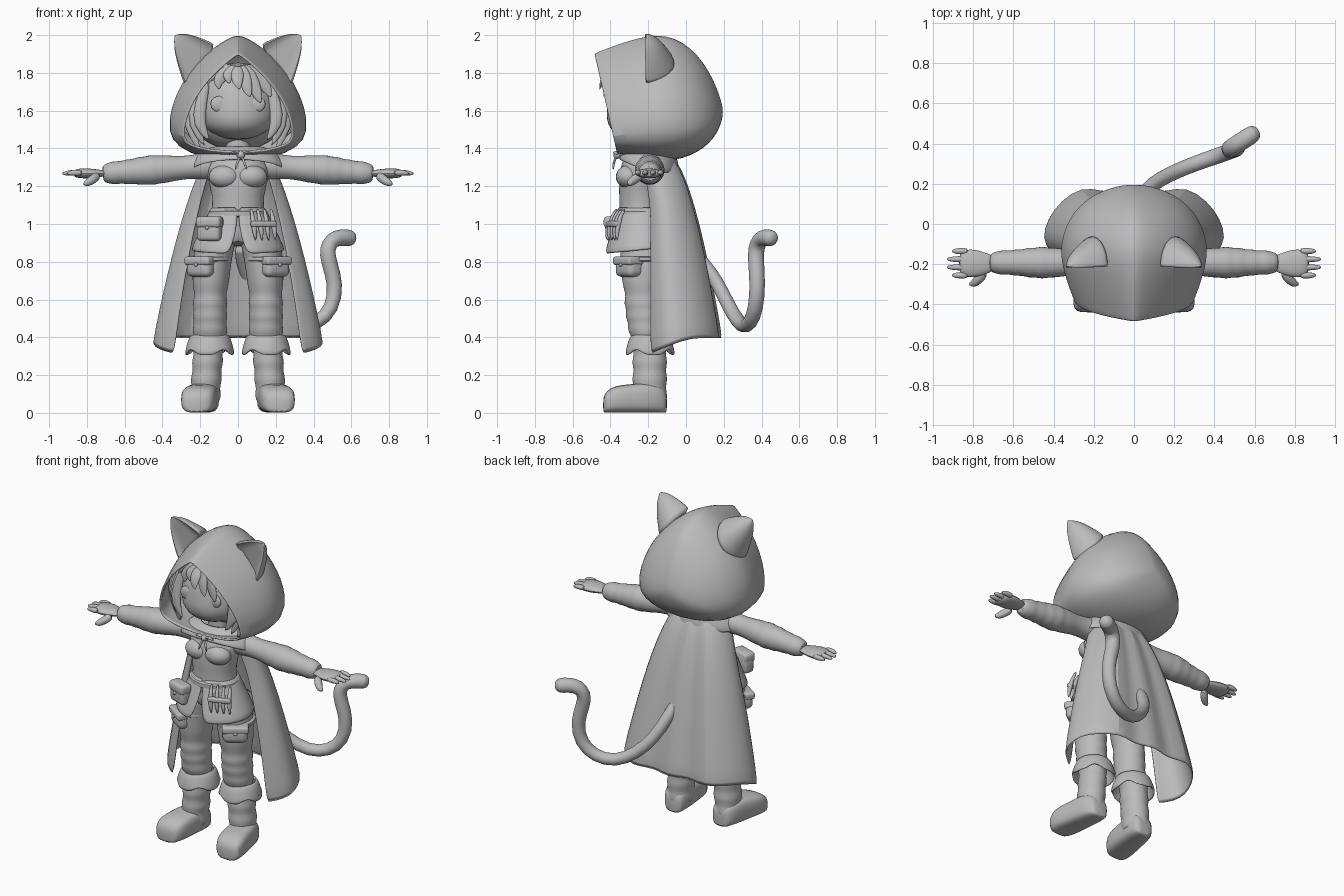
import bpy, bmesh
from math import sin, cos, pi, radians, copysign
from mathutils import Vector, Matrix

if "Cube" in bpy.data.objects:
    bpy.data.objects.remove(bpy.data.objects["Cube"])

GREY = (.5, .5, .5, 1)
clay = bpy.data.materials.new("plain grey")
clay.use_nodes = True
clay.diffuse_color = GREY
clay.node_tree.nodes["Principled BSDF"].inputs["Base Color"].default_value = GREY


def finish(name, bm, mirror=False, thick=0, smooth=1):
    """Turn a bmesh into a shaded object with the usual modifiers."""
    bmesh.ops.recalc_face_normals(bm, faces=bm.faces)
    mesh = bpy.data.meshes.new(name)
    bm.to_mesh(mesh)
    bm.free()
    part = bpy.data.objects.new(name, mesh)
    bpy.context.collection.objects.link(part)
    mesh.materials.append(clay)
    if mirror:
        part.modifiers.new("Mirror", "MIRROR").use_mirror_merge = False
    if thick:
        shell = part.modifiers.new("Solidify", "SOLIDIFY")
        shell.thickness, shell.offset = thick, 0
    if smooth:
        subdivision = part.modifiers.new("Subdivision", "SUBSURF")
        subdivision.levels = subdivision.render_levels = smooth
    bpy.ops.object.select_all(action="DESELECT")
    bpy.context.view_layer.objects.active = part
    part.select_set(True)
    bpy.ops.object.shade_smooth_by_angle(angle=radians(45))


def skin(name, rings, closed=True, caps=(0, -1), **options):
    """Bridge a list of equal point rings, capping the listed ones."""
    bm = bmesh.new()
    rows = [[bm.verts.new(point) for point in ring] for ring in rings]
    count = len(rows[0])
    for low, high in zip(rows, rows[1:]):
        for i in range(count if closed else count - 1):
            j = (i + 1) % count
            bm.faces.new((low[i], low[j], high[j], high[i]))
    for cap in caps:
        bm.faces.new(rows[cap])
    finish(name, bm, **options)


def turn(count):
    return [2 * pi * i / count for i in range(count)]


def steps(count):
    return [i / (count - 1) for i in range(count)]


def column(name, rows, sides=20, **options):
    """Vertical loft; rows are x, y, z, radius x, radius y."""
    skin(name, [[(x + a * cos(t), y + b * sin(t), z) for t in turn(sides)] for x, y, z, a, b in rows], **options)


def band(name, x, y, z, a, b, height, **options):
    """Raised strap round a limb."""
    column(name, [(x, y, z + height * h, a * k, b * k) for h, k in ((-.6, .9), (-.5, 1), (.5, 1), (.6, .9))], **options)


def tube(name, path, radii, flat=1.0, sides=8, up=(0, 0, 1), **options):
    """Loft along a path; flat squashes the section along the up side."""
    path = [Vector(point) for point in path]
    rings = []
    for i, point in enumerate(path):
        along = (path[min(i + 1, len(path) - 1)] - path[max(i - 1, 0)]).normalized()
        side = along.cross(Vector(up)).normalized()
        rise = side.cross(along)
        rings.append([point + radii[i] * (side * cos(t) + rise * flat * sin(t)) for t in turn(sides)])
    skin(name, rings, **options)


def block(name, place, size, spin=0.0, **options):
    """Softly rounded box turned about z."""
    bm = bmesh.new()
    bmesh.ops.create_cube(bm, size=1, matrix=Matrix.Diagonal((*size, 1)))
    bmesh.ops.bevel(bm, geom=bm.edges[:], offset=min(size) * .3, segments=3, profile=.5, affect="EDGES")
    bmesh.ops.transform(bm, verts=bm.verts, matrix=Matrix.Translation(place) @ Matrix.Rotation(spin, 4, "Z"))
    finish(name, bm, smooth=0, **options)


def ball(name, place, size, **options):
    bm = bmesh.new()
    bmesh.ops.create_uvsphere(bm, u_segments=24, v_segments=14, radius=1,
                              matrix=Matrix.Translation(place) @ Matrix.Diagonal((*size, 1)))
    finish(name, bm, smooth=0, **options)


def hood_ring(y, top, low, width, crease, power, lean):
    """Arch above a crease line, rounded underneath."""
    arch = [(sin(a) ** power, crease + (1 - crease) * cos(a)) for a in (pi / 2 * s for s in steps(7))]
    under = [(cos(a), crease * (1 - sin(a))) for a in (pi / 6, pi / 3)]
    half = []
    for across, height in arch + under + [(0, 0)]:
        z = low + (top - low) * height
        half.append((width * across, y + lean * (top - z), z))
    return half + [(-x, depth, z) for x, depth, z in half[-2:0:-1]]


# Hood: pointed leaning rim in front, domed behind
hood = []
for k in (1, .95, .6, .25):
    hood.append(hood_ring(-.15 - .335 * k, 2 - .1 * k ** 1.5, 1.33 + .05 * k, .375 - .08 * k,
                          .24 - .1 * k, 1.5 + .4 * k, .23 * k * k))
for s in (0, .25, .5, .7, .85, .95, .995):
    c = (1 - s ** 2.2) ** .5
    hood.append(hood_ring(-.15 + .34 * s, 1.6 + .4 * c ** 1.5, 1.6 - .27 * c, .37 * c, .24, 1.5, 0))
skin("hood", hood, caps=(-1,), thick=.014)

# Ears: broad cones with cupped fronts
ear = []
for t in steps(7):
    middle = Vector((.195, 0, 1.835)).lerp(Vector((.335, 0, 2)), t)
    r = .14 * (1 - t) ** .65 + .003
    ear.append([(middle.x + r * cos(a) * .6, -.21 + max(-.01, 1.15 * r * sin(a)) + (.035 * (1 - t) if sin(a) < -.6 else 0),
                 middle.z - r * cos(a) * .8) for a in turn(16)])
skin("ear", ear, mirror=True)

# Head and face
head = []
for k in steps(11):
    s = (2 * k - 1) * .98
    r = .215 * (1 - abs(s) ** 3) ** .5
    head.append((0, -.21 + .04 * s, 1.65 + .21 * s, r, r * .95))
column("head", head)
ball("eye", (.1, -.383, 1.635), (.045, .015, .042), mirror=True)
ball("hair_back", (0, -.13, 1.62), (.28, .2, .23))
band("neck", 0, -.2, 1.4, .065, .06, .16)

# Hair: swept fringe strands and side locks
for i in range(7):
    x = -.17 + .055 * i
    tip = 1.74 - .07 * (x > 0) - .03 * (i % 2)
    tube("fringe_strand", [(x * .2, -.4, 1.84), (x * .6, -.425 + abs(x) * .3, 1.8), (x, -.45 + abs(x) * .45, tip + .04),
                           (x + .015, -.46 + abs(x) * .5, tip)], [.02, .04, .034, .003], flat=.4, up=(0, 1, 0))
for i in range(4):
    x, y = .19 + .025 * i, -.35 + .025 * i
    tube("side_lock", [(x * .85, y + .02, 1.76), (x + .01, y + .01, 1.64), (x + .02, y, 1.52),
                       (x - .04, y, 1.44 - .03 * (i % 3))], [.02, .036, .04, .004], flat=.5, up=(0, 1, 0), mirror=True)

# Torso and bust
column("torso", [(0, -.24, z, a, b) for z, a, b in
                 ((.88, .19, .13), (1, .16, .12), (1.1, .13, .11), (1.2, .15, .12), (1.3, .18, .11), (1.39, .09, .08))])
ball("bust", (.07, -.305, 1.25), (.085, .066, .062), mirror=True)

# Mantle over the shoulders, raised in front, with a tied clasp
mantle = []
for z, r, lift in ((1.41, .11, 0), (1.385, .19, 0), (1.34, .235, .02), (1.27, .255, .07)):
    mantle.append([(r * cos(t), -.195 + (.03 + r * .5) * sin(t), z + lift * max(0, -sin(t))) for t in turn(24)])
skin("mantle", mantle, caps=(), thick=.012)
knot = Vector((.015, -.365, 1.365))
ball("clasp_knot", knot, (.022, .02, .02))
for s in (-1, 1):
    tube("clasp_bow", [knot, knot + Vector((s * .04, -.01, .02)), knot + Vector((s * .065, 0, 0))], [.008, .022, .006], flat=.5)
    tube("clasp_cord", [knot, knot + Vector((s * .02, -.02, -.04)), knot + Vector((s * .03, -.02, -.08))], [.007, .008, .005])

# Sleeves swelling at the elbow, with soft folds on the forearm
path, radii = [], []
for i, s in enumerate(steps(19)):
    x = .13 + .59 * s
    path.append((x, -.192, 1.32 - .075 * x))
    radii.append((.072 + .008 * cos((x - .45) * 18) + .004 * (-1) ** i * (x > .4)) * (1 - .4 * s ** 16))
tube("sleeve", path, radii, sides=14, mirror=True)

# Hands
tube("palm", [(x, -.196, 1.268) for x in (.69, .74, .79, .85, .87)], [.04, .055, .075, .07, .045], flat=.38, sides=12, mirror=True)
for i in range(4):
    y, tip = -.255 + .04 * i, .905 + .025 * (i in (1, 2))
    tube("finger", [(.82, y, 1.27), (.87, y, 1.273), (tip - .01, y, 1.268), (tip, y, 1.266)], [.018, .018, .012, .004], mirror=True)
tube("thumb", [(.74, -.235, 1.26), (.77, -.275, 1.235), (.8, -.3, 1.215), (.82, -.3, 1.21)], [.026, .027, .021, .006], mirror=True)

# Coat skirt, split in front, and belt
skirt = []
for s in steps(5):
    gap = .2 * s * s
    skirt.append([((.135 + .11 * s) * sin(t), -.235 - (.12 + .075 * s) * cos(t), 1.09 - .25 * s + .02 * s * (1 - cos(t)))
                  for t in (gap + 2 * (pi - gap) * k for k in steps(27))])
skin("coat_skirt", skirt, closed=False, caps=(), thick=.016)
band("belt", 0, -.24, 1.055, .16, .14, .035)

# Hip pouch and row of vials
block("hip_pouch", (-.15, -.375, .97), (.13, .075, .12), spin=-.35)
block("hip_pouch_flap", (-.15, -.38, 1.01), (.136, .08, .06), spin=-.35)
ball("hip_pouch_button", (-.164, -.418, .98), (.01, .01, .01))
for i in range(4):
    x, y = .08 + .035 * i, -.395 + .014 * i
    tube("vial", [(x - .012, y + .03, 1.08), (x - .005, y + .01, 1.05), (x, y, 1.02), (x + .01, y - .015, .95),
                  (x + .013, y - .01, .91)], [.01, .009, .016, .015, .005])
block("vial_strap", (.135, -.385, 1), (.14, .03, .03), spin=.36)

# Trousers with knee folds, thigh straps and pouches
trouser = []
for i, s in enumerate(steps(17)):
    z = .93 - .56 * s
    r = .09 + .018 * max(0, 1 - 2 * s) ** .5 + .006 * (-1) ** i * (.4 < z < .62)
    trouser.append((.148 - .035 * (1 - s) ** 4, -.225 + .025 * s ** 4, z, r, r * 1.18 - .02 * s ** 4))
column("trouser_leg", trouser, mirror=True)
band("thigh_strap", .143, -.225, .815, .113, .132, .025, mirror=True)
block("thigh_pouch", (.192, -.3, .77), (.15, .1, .1), spin=.6, mirror=True)
block("thigh_pouch_flap", (.193, -.302, .805), (.158, .108, .045), spin=.6, mirror=True)
ball("thigh_pouch_button", (.223, -.346, .785), (.01, .01, .01), mirror=True)

# Boots: flared notched cuff, creased shaft and flat-soled foot
cuff = [[(.15 + r * cos(t), -.19 + r * sin(t), .415 - .11 * s + .035 * max(0, cos(4 * t + 2.5)) * (s == 1)) for t in turn(24)]
        for s, r in ((s, .092 + .034 * s ** .6) for s in steps(4))]
skin("boot_cuff", cuff, caps=(), thick=.016, mirror=True)
shaft = [.39 - .34 * s for s in steps(14)]
column("boot_shaft", [(.18 - .07 * z, -.192, z, r, r + .01) for z, r in ((z, .08 + .004 * cos(z * 70)) for z in shaft)], mirror=True)


def squared(v):
    return copysign(abs(v) ** .6, v)


foot = []
for s in (0, .04, .2, .4, .6, .8, .95, 1):
    blunt = (1 - .7 * abs(2 * s - 1) ** 8) ** .5
    wide, tall = (.08 + .02 * s) * blunt, (.085 - .015 * s) * blunt
    foot.append([(.17 + .05 * s + wide * squared(cos(t)), -.1 - .34 * s, tall * (1 + squared(sin(t)))) for t in turn(16)])
skin("boot_foot", foot, mirror=True)

# Cloak: open at the front, with fold lines down the back and a dipping front hem
FOLDS = [(0, 1), (.2, .9), (.35, .9), (.57, .97), (.8, .78), (.94, .55), (1, .3), (.92, .13), (.77, .02), (.74, 0)]
cloak = []
for s in steps(10):
    drop = .97 * s ** 1.5
    width, back, front = .15 + .315 * drop ** .7, -.085 + .29 * drop ** .6, -.185 - .05 * max(0, 1 - 4 * drop)
    half = [(width * across, front + (back - front) * depth, 1.36 - drop - .095 * drop ** 4 * max(0, 1 - 2 * depth))
            for across, depth in FOLDS]
    cloak.append([(-x, y, z) for x, y, z in half[:0:-1]] + half)
skin("cloak", cloak, closed=False, caps=(), thick=.014)

# Tail
tail = [(0, 0, .9), (.04, .14, .74), (.09, .2, .62), (.18, .25, .52), (.3, .3, .45), (.42, .34, .47), (.5, .37, .55),
        (.52, .38, .68), (.48, .37, .8), (.47, .37, .87), (.5, .39, .92), (.55, .42, .93), (.6, .455, .925), (.62, .465, .92)]
tube("tail", tail, [.036 + .001 * i for i in range(13)] + [.02], sides=12, up=(.5, -.8, .1))
